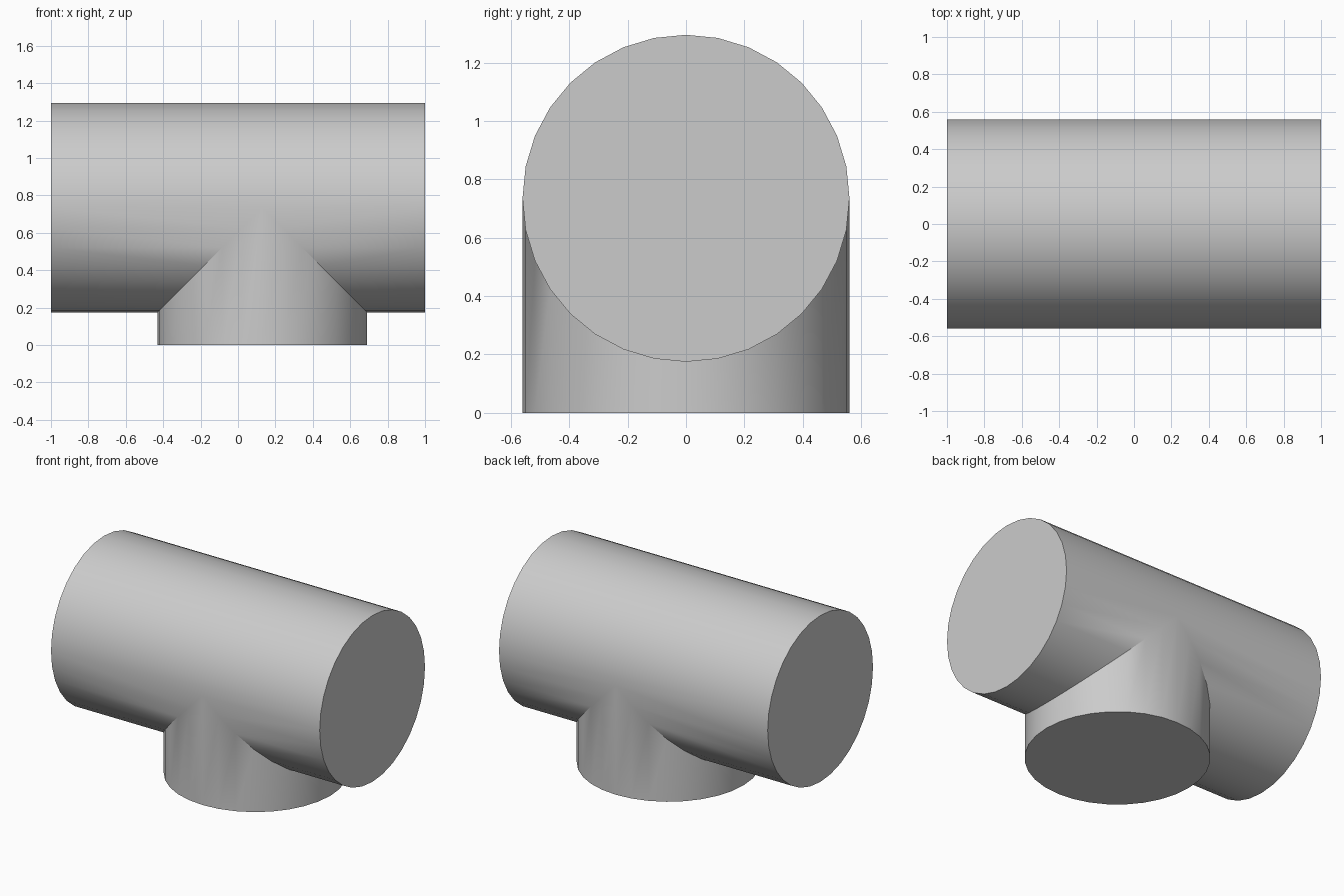
import bpy
import bmesh
from math import sin, cos, pi, radians

cube = bpy.data.objects.get("Cube")
if cube:
    bpy.data.objects.remove(cube, do_unlink=True)

SIDES = 32
RADIUS = 0.56
AXIS_Z = 0.735      # height of the main pipe's axis
BRANCH_X = 0.13     # position of the branch's axis
END_X = 1.0

grey = bpy.data.materials.new("light grey")
grey.use_nodes = True
colour = (0.6, 0.6, 0.6, 1)
grey.diffuse_color = colour
grey.node_tree.nodes["Principled BSDF"].inputs["Base Color"].default_value = colour

bm = bmesh.new()
angles = [2 * pi * i / SIDES for i in range(SIDES)]
quarter = SIDES // 4


def ring(place):
    return [bm.verts.new(place(RADIUS * sin(a), RADIUS * cos(a))) for a in angles]


# Open ends: angle zero is the lowest point of the main pipe
left_end = ring(lambda s, c: (END_X, s, AXIS_Z - c))
right_end = ring(lambda s, c: (-END_X, s, AXIS_Z - c))
# The mitre seam has the same plan as the foot of the branch
foot = ring(lambda s, c: (BRANCH_X + c, s, 0))
seam = ring(lambda s, c: (BRANCH_X + c, s, AXIS_Z - abs(c)))

# Branch wall and flat caps
for i in range(SIDES):
    j = (i + 1) % SIDES
    bm.faces.new((foot[i], foot[j], seam[j], seam[i]))
for cap in (left_end, right_end, foot):
    bm.faces.new(cap)

# Main pipe wall: the lower half stops at the seam, the upper half runs through
for i in range(SIDES):
    j = (i + 1) % SIDES
    if quarter <= i < 3 * quarter:
        strip = [right_end[i], right_end[j], left_end[j], left_end[i]]
        if i == quarter:
            strip.append(seam[quarter])
        elif j == 3 * quarter:
            strip.insert(2, seam[j])
        bm.faces.new(strip)
    else:
        bm.faces.new((left_end[i], left_end[j], seam[j], seam[i]))
        mi, mj = (SIDES // 2 - i) % SIDES, (SIDES // 2 - j) % SIDES
        bm.faces.new((right_end[i], right_end[j], seam[mj], seam[mi]))

bmesh.ops.recalc_face_normals(bm, faces=bm.faces)
mesh = bpy.data.meshes.new("pipe_tee")
bm.to_mesh(mesh)
bm.free()
mesh.materials.append(grey)

tee = bpy.data.objects.new("pipe_tee", mesh)
bpy.context.collection.objects.link(tee)
bpy.context.view_layer.objects.active = tee
tee.select_set(True)
bpy.ops.object.shade_smooth_by_angle(angle=radians(30))
